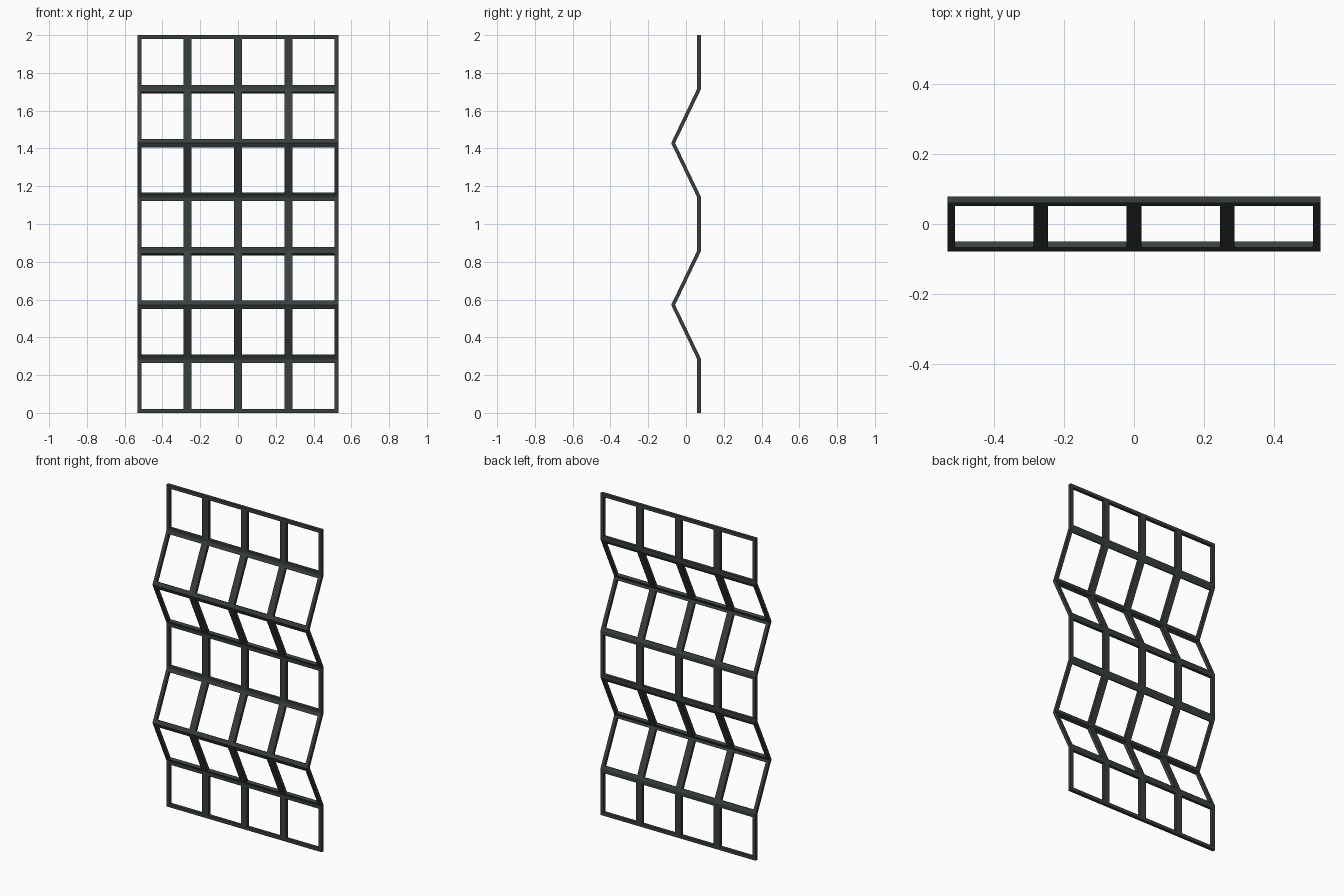
import bpy
import bmesh
from mathutils import Vector

if "Cube" in bpy.data.objects:
    bpy.data.objects.remove(bpy.data.objects["Cube"])

W, H = 1.066, 2.0        # overall width and height
COLS, ROWS = 4, 7        # window cells
BX, BZ = 0.021, 0.0205   # border of each cell
T = 0.019                # sheet thickness
BACK, FRONT = 0.069, -0.068

mat = bpy.data.materials.new("dark_green_grey_metal")
mat.diffuse_color = (0.040, 0.050, 0.047, 1)
mat.use_nodes = True
mat.node_tree.nodes["Principled BSDF"].inputs["Base Color"].default_value = mat.diffuse_color

# folded side profile: flat panels at the back, creases pointing to the front
folds = [Vector((0, FRONT if i in (2, 5) else BACK, H * i / ROWS)) for i in range(ROWS + 1)]
dirs = [(b - a).normalized() for a, b in zip(folds, folds[1:])]
norms = [Vector((0, -d.z, d.y)) for d in dirs]

# rows: point on the profile and its mitred half-thickness offset
rows = []
for i, p in enumerate(folds):
    n0, n1 = norms[max(i - 1, 0)], norms[min(i, ROWS - 1)]
    m = (n0 + n1).normalized()
    if i > 0:
        rows.append((p - dirs[i - 1] * BZ, n0 * T / 2))
    rows.append((p, m * (T / 2 / m.dot(n0))))
    if i < ROWS:
        rows.append((p + dirs[i] * BZ, n1 * T / 2))

# columns: the two sides of every upright
cw = W / COLS
xs = [-W / 2]
for c in range(COLS):
    xs += [-W / 2 + c * cw + BX, -W / 2 + (c + 1) * cw - BX]
xs.append(W / 2)

NX, NZ = len(xs) - 1, len(rows) - 1


def solid(i, j):
    """True where the grid square is bar, False for windows and outside."""
    if not (0 <= i < NX and 0 <= j < NZ):
        return False
    return not (i % 2 == 1 and j % 3 == 1)


bm = bmesh.new()
front = [[bm.verts.new(p + o + Vector((x, 0, 0))) for p, o in rows] for x in xs]
back = [[bm.verts.new(p - o + Vector((x, 0, 0))) for p, o in rows] for x in xs]

# front and back faces, and walls wherever a bar meets an opening
for i in range(NX):
    for j in range(NZ):
        if not solid(i, j):
            continue
        ring = [(i, j), (i + 1, j), (i + 1, j + 1), (i, j + 1)]
        bm.faces.new([front[a][b] for a, b in ring])
        bm.faces.new([back[a][b] for a, b in reversed(ring)])
        for k, (di, dj) in enumerate([(0, -1), (1, 0), (0, 1), (-1, 0)]):
            if not solid(i + di, j + dj):
                (a, b), (c, d) = ring[k], ring[(k + 1) % 4]
                bm.faces.new([front[c][d], front[a][b], back[a][b], back[c][d]])

bmesh.ops.recalc_face_normals(bm, faces=bm.faces)
me = bpy.data.meshes.new("folded_lattice_frame")
bm.to_mesh(me)
bm.free()
me.materials.append(mat)
ob = bpy.data.objects.new("folded_lattice_frame", me)
bpy.context.collection.objects.link(ob)
